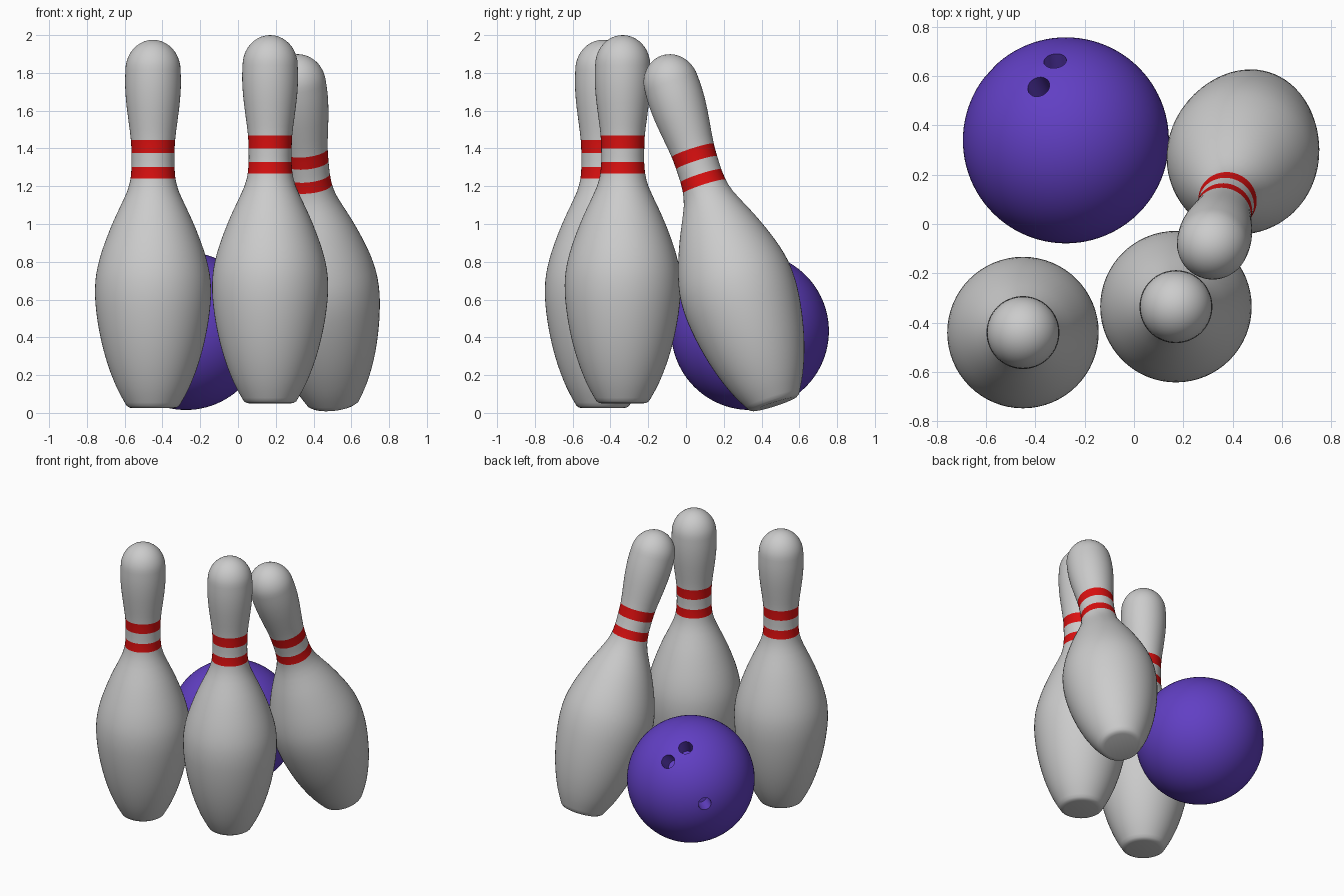
import bpy, bmesh, math
from mathutils import Vector

if "Cube" in bpy.data.objects:
    bpy.data.objects.remove(bpy.data.objects["Cube"])

SEG = 64


def material(name, rgb):
    m = bpy.data.materials.new(name)
    m.diffuse_color = (*rgb, 1)
    m.use_nodes = True
    m.node_tree.nodes["Principled BSDF"].inputs["Base Color"].default_value = m.diffuse_color
    return m


red = material("stripe_red", (0.70, 0.005, 0.005))
purple = material("ball_purple", (0.12, 0.05, 0.55))
pin_grey = material("pin_grey", (0.8, 0.8, 0.8))

# Side of the pin: (height, radius) control points
SIDE = [(0.03, 0.15), (0.10, 0.188), (0.20, 0.229), (0.30, 0.260), (0.40, 0.283),
        (0.50, 0.299), (0.60, 0.307), (0.70, 0.302), (0.80, 0.280), (0.90, 0.246),
        (1.00, 0.205), (1.10, 0.158), (1.17, 0.129), (1.25, 0.115), (1.35, 0.114),
        (1.43, 0.118), (1.53, 0.131), (1.63, 0.143), (1.72, 0.148), (1.79, 0.146)]
BANDS = [(1.217, 1.277), (1.350, 1.419)]


def radius_at(h):
    """Smooth cubic through the control points."""
    n = len(SIDE)
    i = max(k for k in range(n - 1) if SIDE[k][0] <= h + 1e-9)

    def slope(k):
        a, b = SIDE[max(k - 1, 0)], SIDE[min(k + 1, n - 1)]
        return (b[1] - a[1]) / (b[0] - a[0])
    (h0, r0), (h1, r1) = SIDE[i], SIDE[i + 1]
    d = h1 - h0
    t = (h - h0) / d
    return ((2*t**3 - 3*t**2 + 1) * r0 + (t**3 - 2*t**2 + t) * d * slope(i)
            + (3*t**2 - 2*t**3) * r1 + (t**3 - t**2) * d * slope(i + 1))


def pin_profile():
    edges = [e for b in BANDS for e in b]
    hs = [0.03 + 1.76 * k / 44 for k in range(45)]
    hs = sorted([h for h in hs if all(abs(h - e) > 0.012 for e in edges)] + edges)
    pts = [(0.0, 0.108), (0.003, 0.125), (0.012, 0.139)]        # flat base, rounded rim
    pts += [(h, radius_at(h)) for h in hs]
    for k in range(1, 10):                                     # domed head
        a = math.pi / 2 * k / 10
        pts.append((1.79 + 0.16 * math.sin(a), 0.146 * math.cos(a)))
    return pts


def make_pin(name, base, axis):
    bm = bmesh.new()
    prof = pin_profile()
    rings = [[bm.verts.new((r * math.cos(2*math.pi*s/SEG), r * math.sin(2*math.pi*s/SEG), h))
              for s in range(SEG)] for h, r in prof]
    for (h0, _), (h1, _), lo, hi in zip(prof, prof[1:], rings, rings[1:]):
        mid = (h0 + h1) / 2
        striped = any(a < mid < b for a, b in BANDS)
        for s in range(SEG):
            t = (s + 1) % SEG
            bm.faces.new((lo[s], lo[t], hi[t], hi[s])).material_index = int(striped)
    bm.faces.new(rings[0][::-1])
    tip = bm.verts.new((0, 0, 1.95))
    for s in range(SEG):
        bm.faces.new((rings[-1][s], rings[-1][(s + 1) % SEG], tip))
    me = bpy.data.meshes.new(name)
    bm.to_mesh(me)
    bm.free()
    me.materials.append(pin_grey)
    me.materials.append(red)
    ob = bpy.data.objects.new(name, me)
    bpy.context.collection.objects.link(ob)
    ob.location = base
    ob.rotation_mode = 'QUATERNION'
    ob.rotation_quaternion = Vector((0, 0, 1)).rotation_difference(Vector(axis))
    smooth(ob)


def smooth(ob):
    bpy.ops.object.select_all(action='DESELECT')
    ob.select_set(True)
    bpy.context.view_layer.objects.active = ob
    bpy.ops.object.shade_smooth_by_angle(angle=math.radians(35))


# Two standing pins and one tipping over
make_pin("left_pin", (-0.45, -0.44, 0.025), (0, 0, 1))
make_pin("middle_pin", (0.17, -0.335, 0.05), (0, 0, 1))
make_pin("tipping_pin", (0.505, 0.469, 0.046), (-0.1034, -0.3054, 0.9466))

# Ball with three drilled holes
C, R = Vector((-0.276, 0.339, 0.433)), 0.4175
bpy.ops.mesh.primitive_uv_sphere_add(segments=96, ring_count=48, radius=R, location=C)
ball = bpy.context.object
ball.name = "ball"
ball.data.materials.append(purple)
cutters = []
for d, r in (((-0.044, 0.324, 0.26), 0.046), ((-0.111, 0.218, 0.338), 0.046),
             ((-0.308, 0.281, 0.009), 0.043)):
    d = Vector(d).normalized()
    bpy.ops.mesh.primitive_cylinder_add(vertices=32, radius=r, depth=0.3, location=C + d * (R + 0.02))
    cut = bpy.context.object
    cut.name = "hole_cutter"
    cut.hide_render = True
    cut.rotation_euler = d.to_track_quat('Z', 'Y').to_euler()
    cut.data.materials.append(purple)
    cutters.append(cut)
bpy.context.view_layer.objects.active = ball
for cut in cutters:
    mod = ball.modifiers.new("hole", 'BOOLEAN')
    mod.operation, mod.solver, mod.object = 'DIFFERENCE', 'EXACT', cut
    bpy.ops.object.modifier_apply(modifier=mod.name)
for cut in cutters:
    bpy.data.objects.remove(cut)
smooth(ball)
